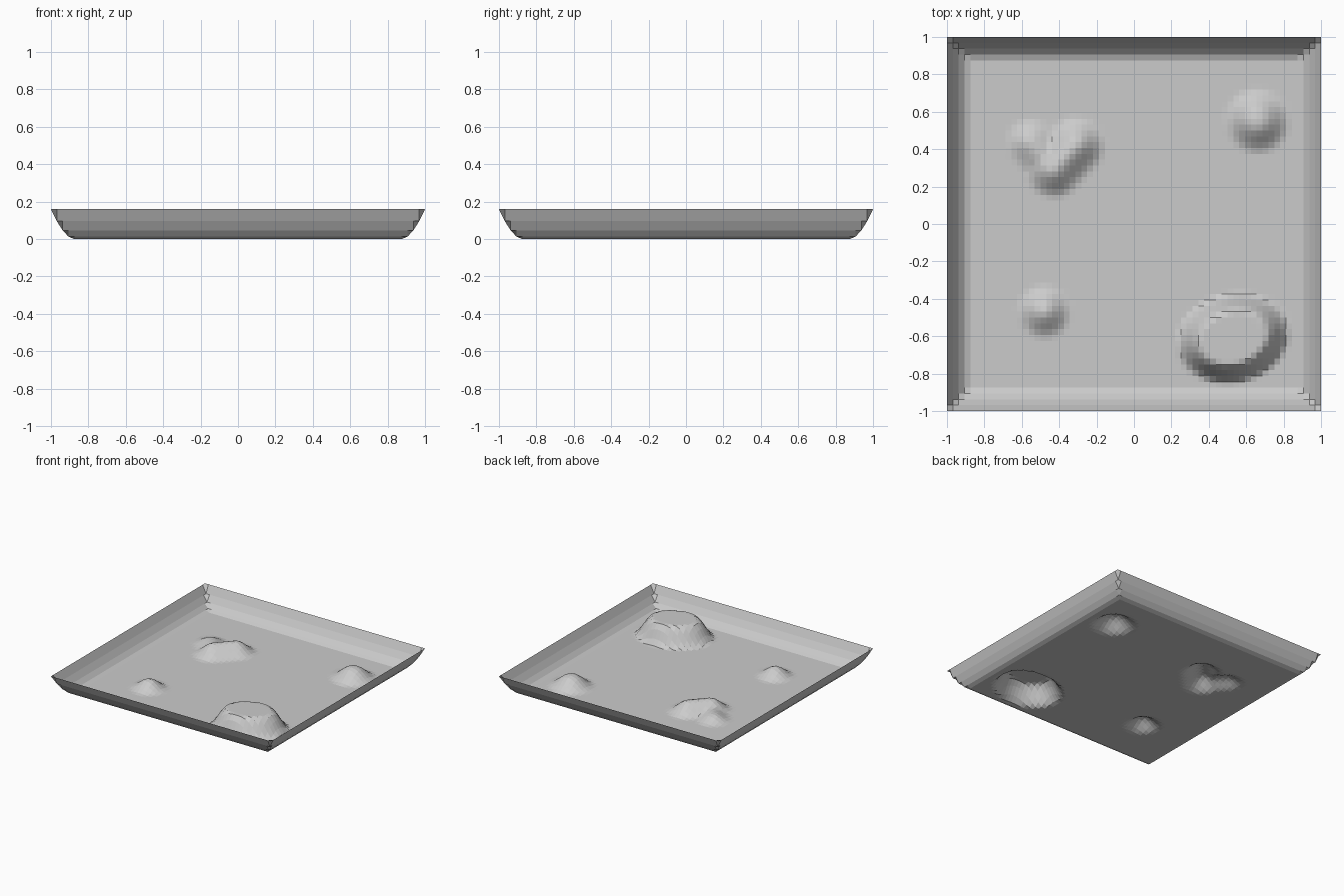
import bpy, bmesh, math
from mathutils import Vector

if "Cube" in bpy.data.objects:
    bpy.data.objects.remove(bpy.data.objects["Cube"])

N = 64           # grid cells per side
RIM_H = 0.16
RIM_W = 0.125


def fall(t):
    """Smooth bell: 1 at t=0, 0 at t>=1."""
    t = min(max(t, 0.0), 1.0)
    return 0.5 + 0.5 * math.cos(math.pi * t)


def capsule(p, a, b, r, h):
    """Rounded ridge from a to b."""
    a, b = Vector(a), Vector(b)
    d = b - a
    k = min(max((p - a).dot(d) / max(d.length_squared, 1e-9), 0), 1)
    return h * fall((p - a - d * k).length / r)


def mesa(p, c, rx, ry, h, tilt, top):
    """Flat-topped oval hill with sloping sides."""
    q = p - Vector(c)
    ca, sa = math.cos(tilt), math.sin(tilt)
    u, v = (q.x * ca + q.y * sa) / rx, (-q.x * sa + q.y * ca) / ry
    return h * fall((math.hypot(u, v) - top) / (1 - top))


def height(x, y):
    p = Vector((x, y))
    t = max(0, (max(abs(x), abs(y)) - (1 - RIM_W)) / RIM_W)
    return max(
        RIM_H * t ** 1.8,                                              # raised rim
        capsule(p, (-0.43, 0.29), (-0.31, 0.42), 0.16, 0.09),          # forked mound
        capsule(p, (-0.55, 0.43), (-0.45, 0.32), 0.14, 0.05),
        capsule(p, (-0.48, -0.47), (-0.48, -0.47), 0.15, 0.075),       # small mound
        mesa(p, (0.66, 0.55), 0.18, 0.18, 0.09, 0, 0.1),               # right mound
        mesa(p, (0.53, -0.61), 0.31, 0.24, 0.15, math.radians(15), 0.55))  # plateau


# Terrain tray: one open sheet
bm = bmesh.new()
bmesh.ops.create_grid(bm, x_segments=N, y_segments=N, size=1)
for v in bm.verts:
    v.co.z = height(v.co.x, v.co.y)
me = bpy.data.meshes.new("terrain_tray")
bm.to_mesh(me)
bm.free()
tray = bpy.data.objects.new("terrain_tray", me)
bpy.context.collection.objects.link(tray)

mat = bpy.data.materials.new("light grey")
mat.diffuse_color = (0.6, 0.6, 0.6, 1)
mat.use_nodes = True
mat.node_tree.nodes["Principled BSDF"].inputs["Base Color"].default_value = mat.diffuse_color
me.materials.append(mat)
